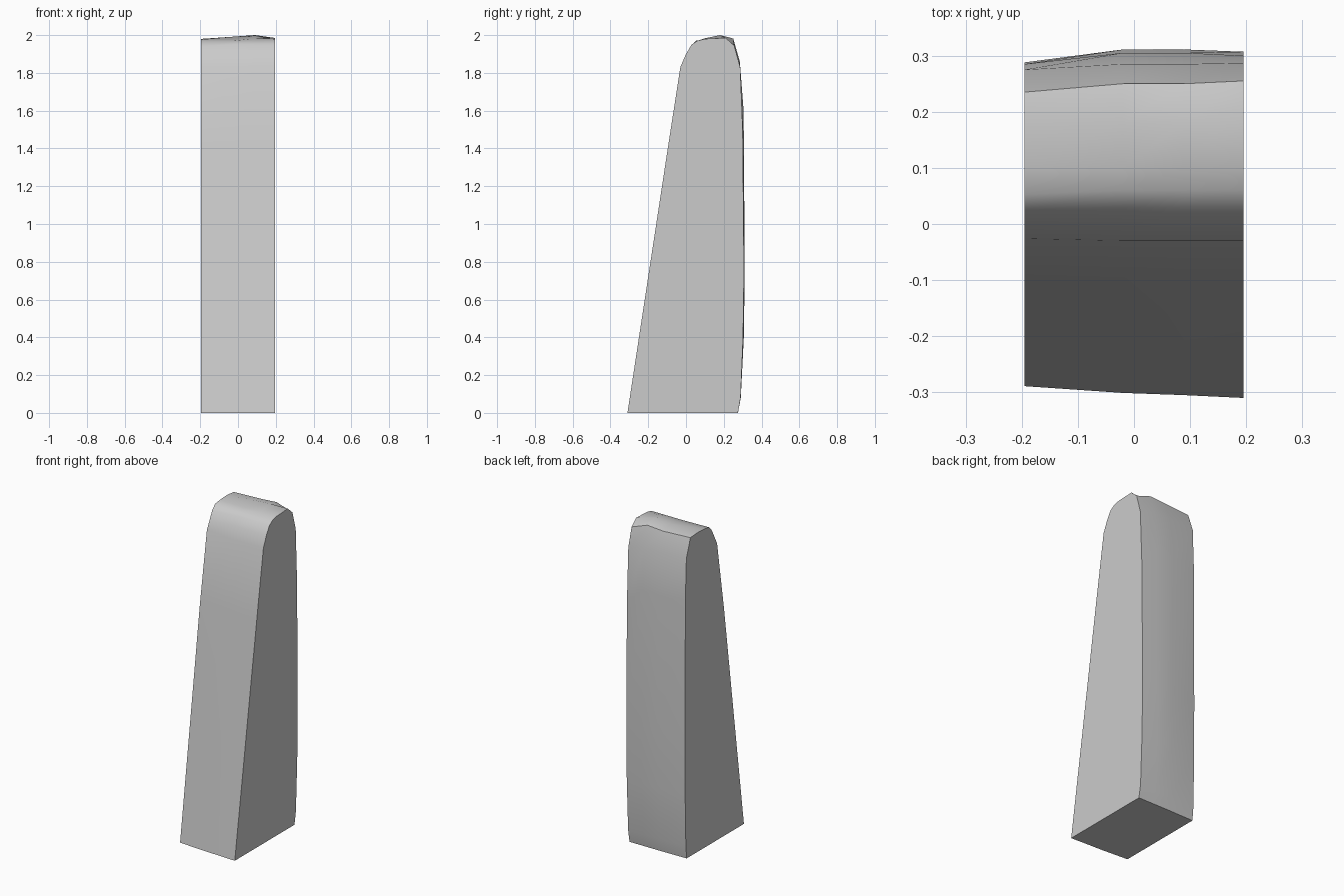
import bpy, bmesh, math

cube = bpy.data.objects.get("Cube")
if cube:
    bpy.data.objects.remove(cube, do_unlink=True)

# Plain grey material
grey = bpy.data.materials.new("plain_grey")
grey.use_nodes = True
colour = (0.6, 0.6, 0.6, 1)
grey.diffuse_color = colour
grey.node_tree.nodes["Principled BSDF"].inputs["Base Color"].default_value = colour

# Side outlines (y, z): up the sloping front, over the crown, down the back
left_end = [(-.31, 0), (-.095, 1.41), (-.03, 1.83), (0, 1.90), (.03, 1.95), (.06, 1.97), (.10, 1.98),
            (.21, 1.985), (.255, 1.945), (.287, 1.83), (.300, 1.5), (.307, .75), (.302, .4), (.289, .08), (.275, 0)]
crown = [(-.305, 0), (-.095, 1.41), (-.03, 1.83), (0, 1.90), (.03, 1.95), (.06, 1.97), (.10, 1.983),
         (.18, 2.0), (.25, 1.982), (.285, 1.86), (.305, 1.6), (.311, .75), (.306, .4), (.29, .08), (.275, 0)]
middle = [(y + (.004 if z == 0 and y < 0 else 0), z - (.008 if z > 1.98 else 0)) for y, z in crown]
right_end = [(-.289, 0), (-.094, 1.41), (-.026, 1.84), (0, 1.89), (.025, 1.94), (.053, 1.97), (.10, 1.977),
             (.17, 1.98), (.235, 1.975), (.275, 1.86), (.285, 1.6), (.288, .75), (.287, .4), (.28, .08), (.272, 0)]
stations = [(-.195, right_end), (-.02, middle), (.09, crown), (.195, left_end)]

# Loft the outlines across the width and cap both ends
bm = bmesh.new()
rings = [[bm.verts.new((x, y, z)) for y, z in outline] for x, outline in stations]
count = len(left_end)
for a, b in zip(rings, rings[1:]):
    for i in range(count):
        j = (i + 1) % count
        bm.faces.new((a[i], a[j], b[j], b[i]))
bm.faces.new(rings[0])
bm.faces.new(rings[-1][::-1])
bmesh.ops.recalc_face_normals(bm, faces=bm.faces[:])
mesh = bpy.data.meshes.new("tapered_block")
bm.to_mesh(mesh)
bm.free()
mesh.materials.append(grey)
block = bpy.data.objects.new("tapered_block", mesh)
bpy.context.collection.objects.link(block)

# Smooth the rounded crown while keeping the end edges sharp
bpy.ops.object.select_all(action="DESELECT")
block.select_set(True)
bpy.context.view_layer.objects.active = block
bpy.ops.object.shade_smooth_by_angle(angle=math.radians(35))
